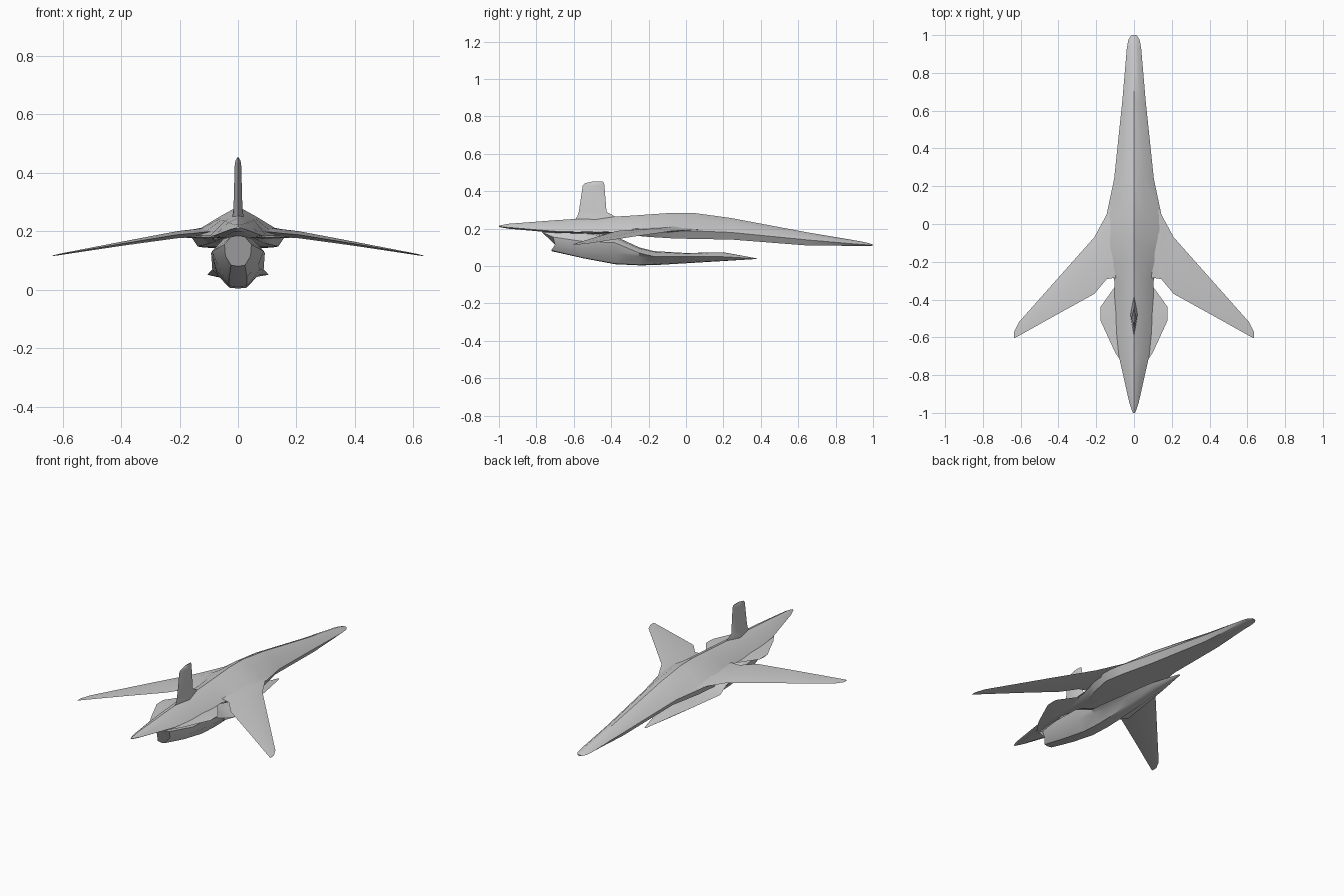
import bpy, bmesh, math

if "Cube" in bpy.data.objects:
    bpy.data.objects.remove(bpy.data.objects["Cube"], do_unlink=True)

grey = bpy.data.materials.new("hull grey")
grey.use_nodes = True
COL = (0.6, 0.6, 0.6, 1)
grey.diffuse_color = COL
grey.node_tree.nodes["Principled BSDF"].inputs["Base Color"].default_value = COL


def loft(name, rings, angle=30, mirror=False):
    """Skin closed rings of 3D points and cap both ends."""
    bm = bmesh.new()
    vs = [[bm.verts.new(p) for p in r] for r in rings]
    n = len(rings[0])
    for a, b in zip(vs, vs[1:]):
        for i in range(n):
            j = (i + 1) % n
            bm.faces.new((a[i], a[j], b[j], b[i]))
    bm.faces.new(vs[0][::-1])
    bm.faces.new(vs[-1])
    if mirror:
        geo = bmesh.ops.duplicate(bm, geom=bm.verts[:] + bm.edges[:] + bm.faces[:])["geom"]
        for v in geo:
            if isinstance(v, bmesh.types.BMVert):
                v.co.x *= -1
    bmesh.ops.recalc_face_normals(bm, faces=bm.faces)
    me = bpy.data.meshes.new(name)
    bm.to_mesh(me)
    bm.free()
    me.materials.append(grey)
    ob = bpy.data.objects.new(name, me)
    bpy.context.collection.objects.link(ob)
    bpy.ops.object.select_all(action='DESELECT')
    ob.select_set(True)
    bpy.context.view_layer.objects.active = ob
    bpy.ops.object.shade_smooth_by_angle(angle=math.radians(angle))
    return ob


def section(y, top, half, bottom):
    """Symmetric ring across the centre line; half points are (x, z[, y shift])."""
    right = [(p[0], y + (p[2] if len(p) > 2 else 0), p[1]) for p in half]
    left = [(-x, yy, z) for x, yy, z in right[::-1]]
    return [(0, right[0][1], top)] + right + [(0, right[-1][1], bottom)] + left


# Fuselage: y, top z, shoulder, widest edge, belly corner
body = [
    (1.0, .115, (.008, .114), (.014, .111), (.008, .109)),
    (.975, .123, (.014, .120), (.030, .113), (.016, .108)),
    (.93, .133, (.020, .128), (.038, .116), (.026, .108)),
    (.65, .180, (.031, .168), (.062, .140), (.046, .110)),
    (.24, .257, (.050, .235), (.105, .180), (.080, .142)),
    (.05, .283, (.058, .252), (.145, .188), (.122, .145)),
    (-.07, .285, (.060, .252), (.165, .188), (.138, .148)),
    (-.20, .276, (.058, .245), (.130, .186), (.105, .156)),
    (-.30, .269, (.055, .240), (.104, .184), (.075, .165)),
    (-.50, .258, (.045, .235), (.100, .181), (.065, .172)),
    (-.70, .245, (.033, .230), (.080, .186), (.050, .178)),
    (-.95, .226, (.010, .222), (.024, .207), (.012, .200)),
    (-1.0, .216, (.003, .215), (.006, .212), (.003, .209)),
]
loft("fuselage", [section(y, t, (a, b, c), c[1]) for y, t, a, b, c in body])

# Lower pod: slim nose with a sharp side edge, rising into a rear nozzle
pod = [
    (.38, .041, (.003, .041), (.006, .040), (.004, .039), (.002, .039), .038),
    (.20, .074, (.020, .070), (.048, .050), (.036, .040), (.020, .030), .027),
    (.00, .070, (.035, .067), (.080, .050), (.055, .040), (.028, .019), .015),
    (-.17, .080, (.045, .076), (.105, .051), (.064, .044), (.030, .010), .005),
    (-.25, .100, (.048, .094), (.088, .070), (.070, .050), (.030, .007), .004),
    (-.38, .160, (.050, .150), (.092, .125), (.076, .070), (.031, .013), .010),
    (-.55, .182, (.048, .176), (.088, .132), (.070, .085), (.030, .044), .042),
    (-.72, .186, (.024, .181, -.05), (.046, .155, .01), (.043, .115, .02), (.024, .084), .080),
]
loft("engine_pod", [section(p[0], p[1], p[2:6], p[6]) for p in pod])


def foil(name, stations, mirror=True, angle=30):
    """Thin blade along x: x, leading y, trailing y, mid z, thickness."""
    rings = []
    for x, le, te, z, t in stations:
        m = le + (te - le) * .4
        rings.append([(x, le, z), (x, m, z + t / 2), (x, te, z), (x, m, z - t / 2)])
    return loft(name, rings, angle, mirror)


# Swept drooping wings
foil("wings", [
    (.05, .15, -.285, .200, .050), (.105, .13, -.285, .198, .036),
    (.145, .05, -.292, .194, .028), (.21, -.07, -.37, .188, .024),
    (.40, -.284, -.475, .157, .014), (.61, -.52, -.592, .121, .005),
    (.635, -.57, -.605, .116, .002)])

# Tailplanes
foil("tailplanes", [
    (.04, -.28, -.77, .180, .014), (.10, -.33, -.68, .180, .012),
    (.178, -.44, -.51, .180, .004)])

# Upright tail fin: z, front y, rear y, half thickness
fin = [(.24, -.36, -.60, .020), (.268, -.385, -.58, .017), (.29, -.425, -.573, .015),
       (.43, -.436, -.552, .011), (.443, -.438, -.54, .008), (.452, -.445, -.50, .003)]
loft("tail_fin", [[(0, f, z), (t, (f + r) / 2, z), (0, r, z), (-t, (f + r) / 2, z)]
                  for z, f, r, t in fin])
